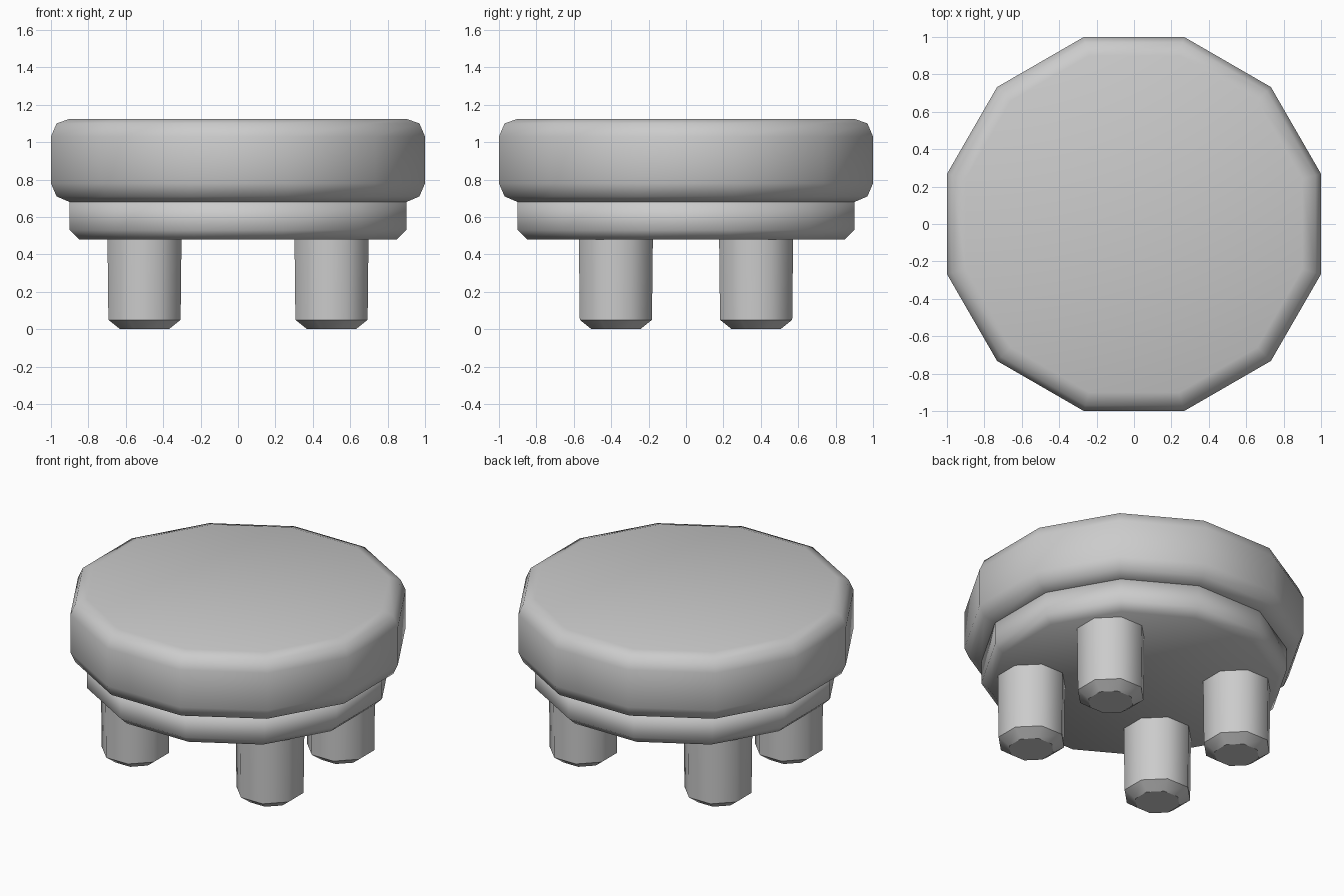
import bpy
import bmesh
from math import cos, sin, pi, radians

cube = bpy.data.objects.get("Cube")
if cube:
    bpy.data.objects.remove(cube, do_unlink=True)

# One plain grey for the whole stool
grey = bpy.data.materials.new("plain_grey")
grey.use_nodes = True
colour = (0.6, 0.6, 0.6, 1)
grey.diffuse_color = colour
grey.node_tree.nodes["Principled BSDF"].inputs["Base Color"].default_value = colour


def turned(name, sides, profile, centre=(0, 0), sharp_rings=False):
    """Stack polygon rings from (half width, height) pairs, with a flat side facing each axis."""
    bm = bmesh.new()
    rings = []
    for half_width, z in profile:
        radius = half_width / cos(pi / sides)
        angles = [(i + 0.5) * 2 * pi / sides for i in range(sides)]
        rings.append([bm.verts.new((radius * cos(a), radius * sin(a), z)) for a in angles])
    bm.faces.new(rings[0][::-1])
    bm.faces.new(rings[-1])
    for low, high in zip(rings, rings[1:]):
        for i in range(sides):
            j = (i + 1) % sides
            bm.faces.new((low[i], low[j], high[j], high[i]))
    for face in bm.faces:
        face.smooth = True
    if sharp_rings:
        for edge in bm.edges:
            edge.smooth = abs(edge.verts[0].co.z - edge.verts[1].co.z) > 0.001
    mesh = bpy.data.meshes.new(name)
    bm.to_mesh(mesh)
    bm.free()
    mesh.materials.append(grey)
    obj = bpy.data.objects.new(name, mesh)
    obj.location = (*centre, 0)
    bpy.context.collection.objects.link(obj)
    return obj


# Rounded cushion
turned("seat_cushion", 12, [(0.9, 0.68), (0.97, 0.71), (1, 0.78),
                            (1, 1.03), (0.97, 1.1), (0.9, 1.125)])

# Base ring under the cushion, chamfered at the bottom
turned("seat_base", 12, [(0.85, 0.48), (0.9, 0.53), (0.9, 0.69)])

# Four stubby legs, slightly tapered with chamfered feet
for side, sx in (("left", 1), ("right", -1)):
    for end, sy in (("front", -1), ("back", 1)):
        turned(f"{end}_{side}_leg", 8, [(0.13, 0), (0.193, 0.05), (0.198, 0.5)],
               (0.5 * sx, 0.375 * sy), sharp_rings=True)
